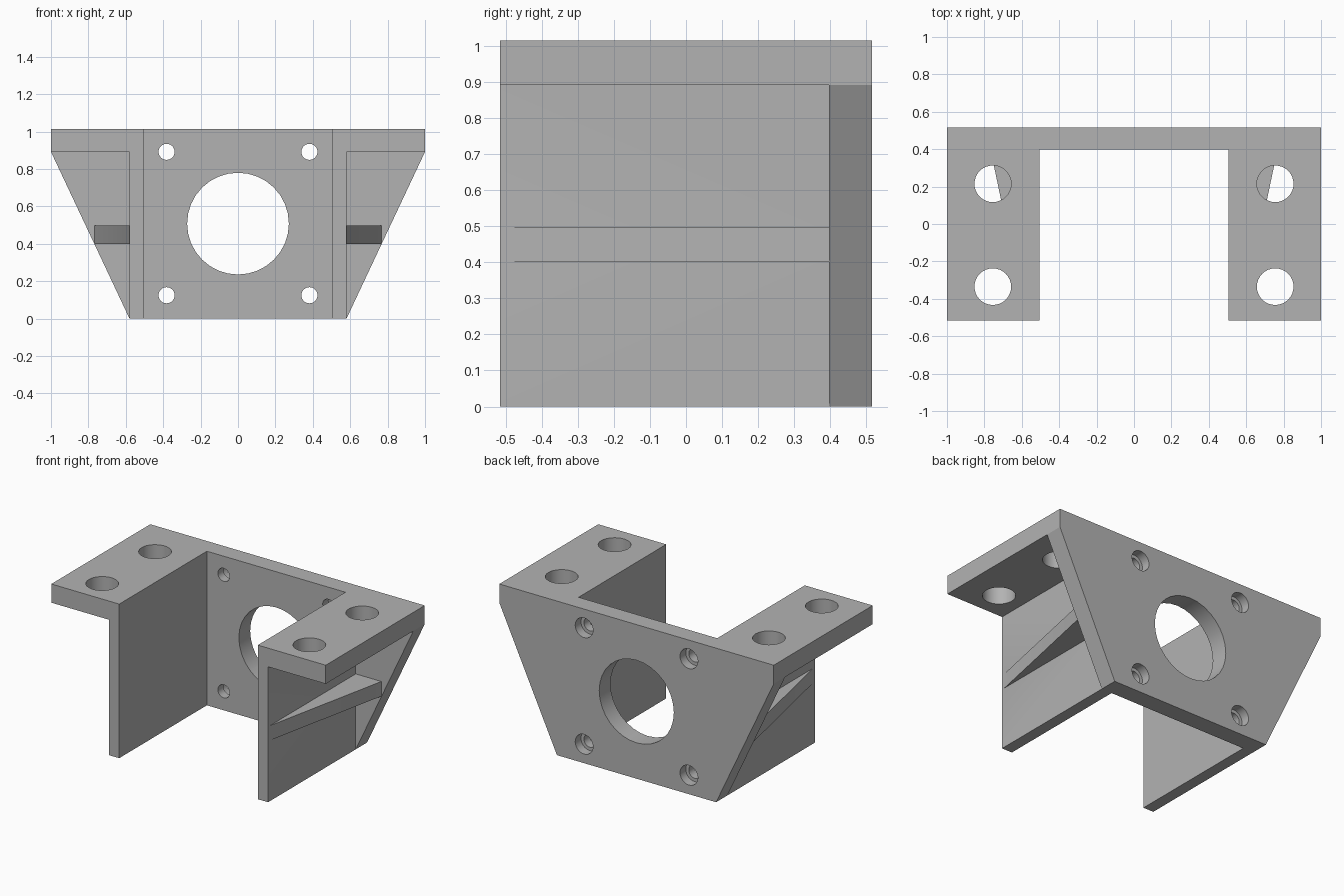
import bpy
import bmesh
import math
from mathutils import Matrix, Vector

cube = bpy.data.objects.get("Cube")
if cube:
    bpy.data.objects.remove(cube, do_unlink=True)

grey = bpy.data.materials.new("machined grey")
grey.use_nodes = True
colour = (0.45, 0.45, 0.45, 1)
grey.diffuse_color = colour
grey.node_tree.nodes["Principled BSDF"].inputs["Base Color"].default_value = colour

FRONT, INNER, BACK = -0.515, 0.397, 0.515
TOP, SHELF = 1.015, 0.892
WALL_IN, WALL_OUT = 0.505, 0.58


def finish(name, bm):
    bmesh.ops.recalc_face_normals(bm, faces=bm.faces)
    mesh = bpy.data.meshes.new(name)
    bm.to_mesh(mesh)
    bm.free()
    obj = bpy.data.objects.new(name, mesh)
    bpy.context.collection.objects.link(obj)
    mesh.materials.append(grey)
    return obj


def prism(name, points, offset):
    """Extrude a closed outline along an offset."""
    bm = bmesh.new()
    face = bm.faces.new([bm.verts.new(p) for p in points])
    new = bmesh.ops.extrude_face_region(bm, geom=[face])["geom"]
    bmesh.ops.translate(bm, vec=Vector(offset),
                        verts=[v for v in new if isinstance(v, bmesh.types.BMVert)])
    return finish(name, bm)


def drill(name, centre, radius, depth, axis, sides=32):
    bm = bmesh.new()
    turn = Matrix.Rotation(math.pi / 2, 4, "X") if axis == "y" else Matrix()
    bmesh.ops.create_cone(bm, cap_ends=True, segments=sides, radius1=radius,
                          radius2=radius, depth=depth,
                          matrix=Matrix.Translation(centre) @ turn)
    obj = finish(name, bm)
    obj.hide_render = True
    return obj


def combine(target, others, operation):
    """Apply each boolean and discard the helper solid."""
    bpy.context.view_layer.objects.active = target
    for other in others:
        mod = target.modifiers.new("combine", "BOOLEAN")
        mod.operation, mod.object, mod.solver = operation, other, "EXACT"
        bpy.ops.object.modifier_apply(modifier=mod.name)
        bpy.data.objects.remove(other, do_unlink=True)


# Tapered back plate
outline = [(-WALL_OUT, 0), (WALL_OUT, 0), (1, SHELF), (1, TOP), (-1, TOP), (-1, SHELF)]
bracket = prism("motor_bracket", [(x, INNER, z) for x, z in outline],
                (0, BACK - INNER, 0))

# Side walls with mounting flanges, and their tapering ribs
solids, cutters = [], []
for s, side in ((-1, "right"), (1, "left")):
    section = [(WALL_IN, 0), (WALL_OUT, 0), (WALL_OUT, SHELF),
               (1, SHELF), (1, TOP), (WALL_IN, TOP)]
    solids.append(prism(side + "_wall", [(s * x, FRONT, z) for x, z in section],
                        (0, INNER - FRONT, 0)))
    rib = [(WALL_OUT, -0.495), (0.767, INNER), (WALL_OUT, INNER)]
    solids.append(prism(side + "_rib", [(s * x, y, 0.4) for x, y in rib], (0, 0, 0.097)))

    # Flange holes
    for y in (-0.335, 0.215):
        cutters.append(drill("flange_hole", (s * 0.755, y, 0.95), 0.098, 0.3, "z"))
    # Screw holes, counterbored from the back
    for z in (0.125, 0.892):
        cutters.append(drill("screw_hole", (s * 0.382, 0.456, z), 0.043, 0.4, "y"))
        cutters.append(drill("counterbore", (s * 0.382, BACK, z), 0.065, 0.12, "y"))

# Central shaft opening
cutters.append(drill("shaft_hole", (0, 0.456, 0.508), 0.272, 0.4, "y"))

combine(bracket, solids, "UNION")
combine(bracket, cutters, "DIFFERENCE")

# Smooth the bores, keep the plate edges crisp
bpy.ops.object.select_all(action="DESELECT")
bracket.select_set(True)
bpy.context.view_layer.objects.active = bracket
bpy.ops.object.shade_smooth_by_angle(angle=math.radians(20))
